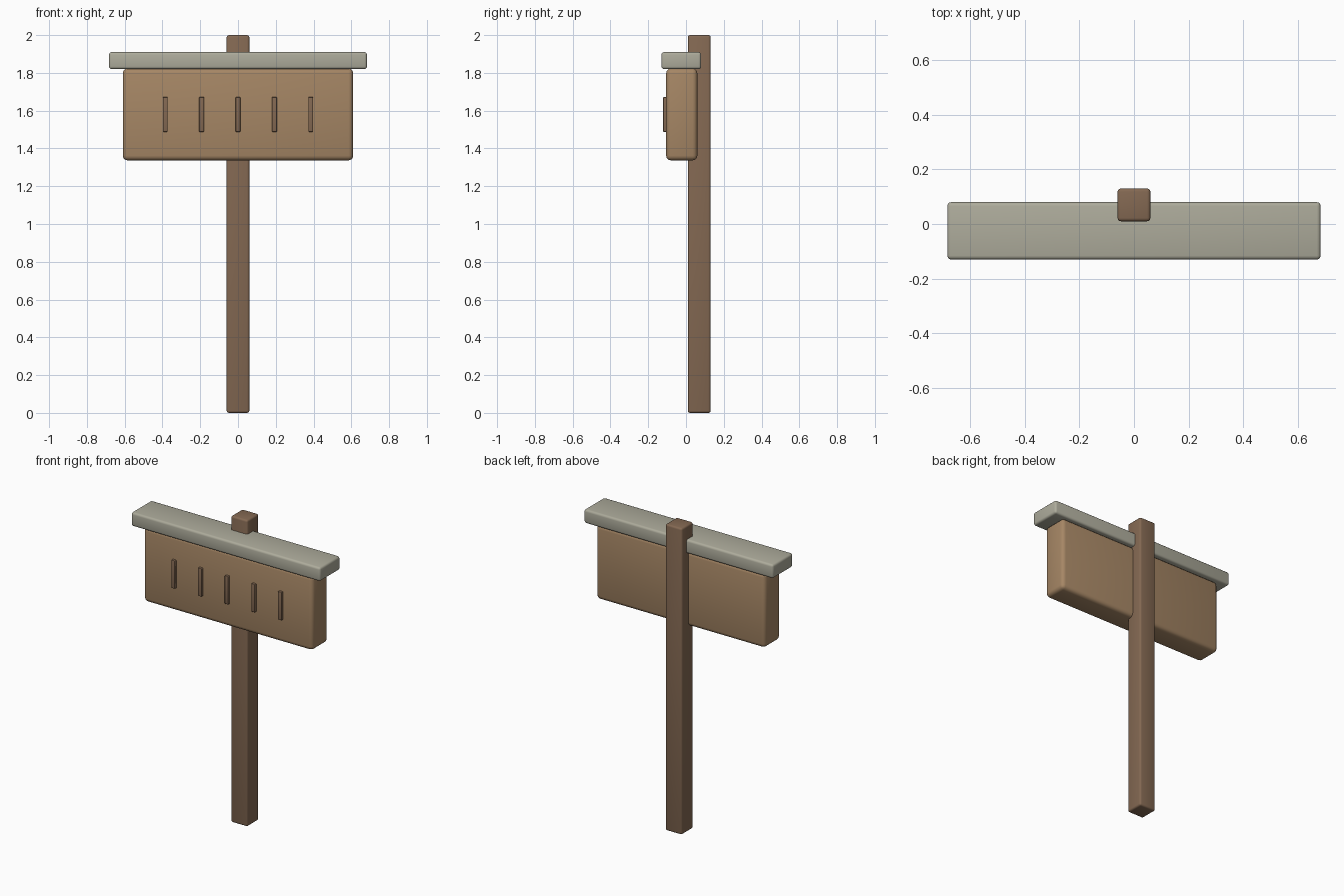
import bpy

if "Cube" in bpy.data.objects:
    bpy.data.objects.remove(bpy.data.objects["Cube"])


def material(name, rgb):
    m = bpy.data.materials.new(name)
    m.diffuse_color = (*rgb, 1)
    m.use_nodes = True
    m.node_tree.nodes["Principled BSDF"].inputs["Base Color"].default_value = m.diffuse_color
    return m


wood = material("board_wood", (0.38, 0.24, 0.13))
dark = material("post_wood", (0.23, 0.14, 0.085))
stone = material("cap_grey", (0.42, 0.41, 0.33))


def box(name, lo, hi, bevel, mat):
    """Rounded box between two corners."""
    bpy.ops.mesh.primitive_cube_add(size=1, location=[(a + b) / 2 for a, b in zip(lo, hi)])
    o = bpy.context.object
    o.name = name
    o.scale = [b - a for a, b in zip(lo, hi)]
    bpy.ops.object.transform_apply(location=False, rotation=False, scale=True)
    mod = o.modifiers.new("rounded_edges", 'BEVEL')
    mod.width = bevel
    mod.segments = 3
    bpy.ops.object.modifier_apply(modifier=mod.name)
    o.data.materials.append(mat)
    bpy.ops.object.shade_smooth_by_angle()
    return o


# Upright post behind the board
box("post", (-0.06, 0.01, 0), (0.06, 0.13, 2.0), 0.012, dark)

# Sign board and its overhanging cap
box("sign_board", (-0.61, -0.105, 1.337), (0.61, 0.06, 1.823), 0.025, wood)
box("cap", (-0.683, -0.13, 1.82), (0.683, 0.08, 1.91), 0.014, stone)

# Five raised vertical strips on the front
for i in range(-2, 3):
    x = i * 0.1925
    box("strip", (x - 0.013, -0.121, 1.488), (x + 0.013, -0.095, 1.672), 0.004, dark)
